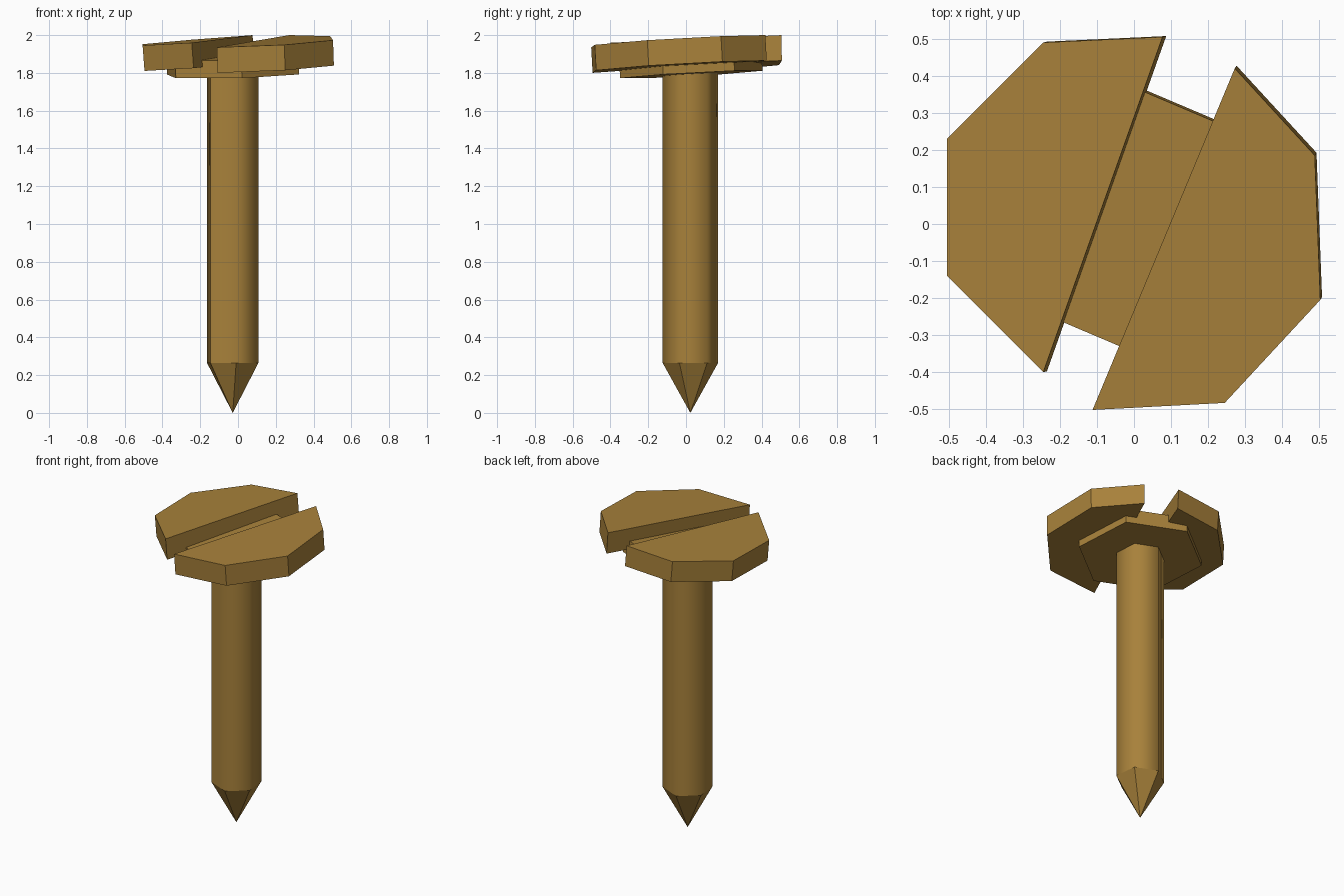
import bpy, bmesh
from math import cos, sin, radians
from mathutils import Vector

cube = bpy.data.objects.get("Cube")
if cube:
    bpy.data.objects.remove(cube, do_unlink=True)

brass = bpy.data.materials.new("aged_brass")
brass.use_nodes = True
colour = (0.39, 0.22, 0.043, 1)
brass.diffuse_color = colour
brass.node_tree.nodes["Principled BSDF"].inputs["Base Color"].default_value = colour

AXIS = Vector((-0.028, 0.023, 0))   # centre line of the shaft


def finish(bm, name):
    bmesh.ops.recalc_face_normals(bm, faces=bm.faces[:])
    mesh = bpy.data.meshes.new(name)
    bm.to_mesh(mesh)
    bm.free()
    mesh.materials.append(brass)
    obj = bpy.data.objects.new(name, mesh)
    bpy.context.collection.objects.link(obj)
    return obj


def hexagon(radius):
    angles = [radians(37 + 60 * i) for i in range(6)]
    return [(AXIS.x + radius * cos(a), AXIS.y + radius * sin(a)) for a in angles]


def tilted_slab(name, outline, height, slope_x, slope_y, thickness):
    """Extrude an outline downwards from a slightly tilted top plane."""
    bm = bmesh.new()
    top = [bm.verts.new((x, y, height + slope_x * x + slope_y * y)) for x, y in outline]
    face = bm.faces.new(top)
    down = Vector((slope_x, slope_y, -1)).normalized() * thickness
    new = bmesh.ops.extrude_face_region(bm, geom=[face], use_keep_orig=True)["geom"]
    bmesh.ops.translate(bm, vec=down, verts=[v for v in new if isinstance(v, bmesh.types.BMVert)])
    return finish(bm, name)


# Two halves of the slotted head
tilted_slab("head_right_half",
            [(-0.505, 0.23), (-0.505, -0.14), (-0.245, -0.40), (0.077, 0.505), (-0.245, 0.49)],
            1.985, 0.074, 0.018, 0.135)
tilted_slab("head_left_half",
            [(-0.112, -0.502), (0.245, -0.483), (0.503, -0.205), (0.488, 0.185), (0.272, 0.42)],
            1.967, 0.035, 0.056, 0.135)

# Hexagonal collar joining the halves and forming the slot floor
tilted_slab("collar", hexagon(0.38), 1.886, 0.024, 0.055, 0.095)

# Six-sided shaft with rounded shading and one crisp seam
bm = bmesh.new()
lower = [bm.verts.new((x, y, 0.265)) for x, y in hexagon(0.148)]
upper = [bm.verts.new((x, y, 1.83)) for x, y in hexagon(0.148)]
for i in range(6):
    j = (i + 1) % 6
    bm.faces.new((lower[i], lower[j], upper[j], upper[i])).smooth = True
bm.faces.new(upper)
for ring in (lower, upper):
    for i in range(6):
        bm.edges.get((ring[i], ring[(i + 1) % 6])).smooth = False
bm.edges.get((lower[3], upper[3])).smooth = False
finish(bm, "shaft")

# Faceted point
bm = bmesh.new()
ring = [bm.verts.new((x, y, 0.265)) for x, y in hexagon(0.148)]
apex = bm.verts.new((AXIS.x, AXIS.y, 0))
for i in range(6):
    bm.faces.new((ring[i], apex, ring[(i + 1) % 6]))
finish(bm, "point")
